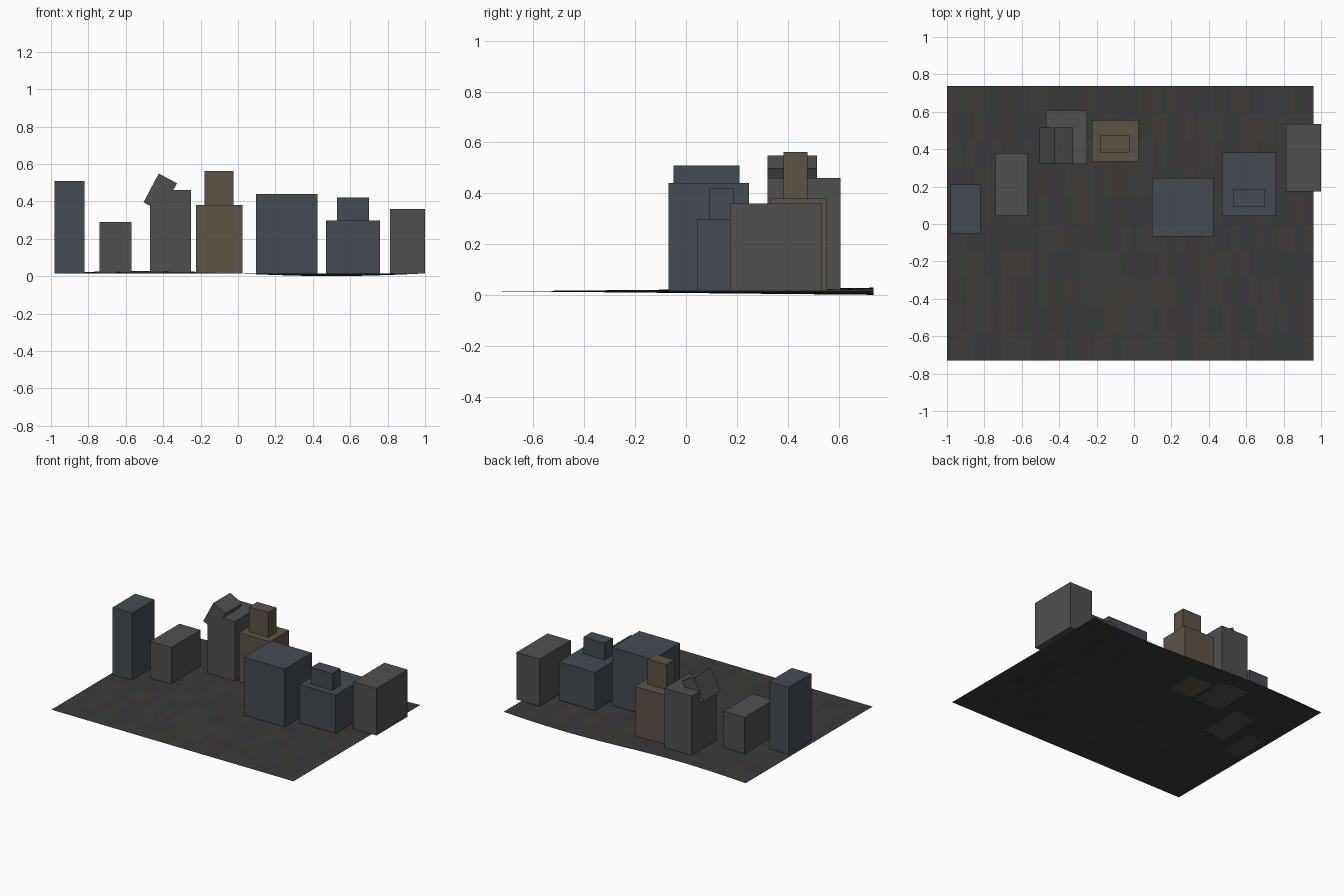
import bpy, bmesh, math, random
from mathutils import Matrix

if "Cube" in bpy.data.objects:
    bpy.data.objects.remove(bpy.data.objects["Cube"])

random.seed(4)
BASE = 0.016  # street level


def material(name, rgb):
    m = bpy.data.materials.new(name)
    m.diffuse_color = (*rgb, 1)
    m.use_nodes = True
    m.node_tree.nodes["Principled BSDF"].inputs["Base Color"].default_value = m.diffuse_color
    return m


grey = material("grey_concrete", (0.08, 0.08, 0.082))
blue = material("blue_concrete", (0.06, 0.07, 0.088))
brown = material("brown_concrete", (0.108, 0.087, 0.065))
soils = [material(f"rubble_{i}", c) for i, c in enumerate([
    (0.045, 0.045, 0.042), (0.038, 0.045, 0.038), (0.050, 0.043, 0.038),
    (0.042, 0.042, 0.048), (0.047, 0.040, 0.044)])]


def add_mesh(name, bm, mats):
    me = bpy.data.meshes.new(name)
    bm.to_mesh(me)
    bm.free()
    ob = bpy.data.objects.new(name, me)
    bpy.context.collection.objects.link(ob)
    for m in mats:
        me.materials.append(m)
    return ob


def block(name, x, y, z, mat, tilt=0):
    """Box spanning the given x, y, z ranges, optionally tilted about y."""
    bm = bmesh.new()
    bmesh.ops.create_cube(bm, size=1)
    size = [r[1] - r[0] for r in (x, y, z)]
    bmesh.ops.scale(bm, vec=size, verts=bm.verts)
    ob = add_mesh(name, bm, [mat])
    ob.location = [(r[0] + r[1]) / 2 for r in (x, y, z)]
    ob.rotation_euler.y = math.radians(tilt)


# ground sheet: flat at the front, increasingly wavy towards the back
X0, X1, Y0, Y1 = -1.0, 0.96, -0.73, 0.738
bm = bmesh.new()
bmesh.ops.create_grid(bm, x_segments=40, y_segments=10, size=0.5)
for v in bm.verts:
    t = v.co.y + 0.5
    x = X0 + (X1 - X0) * (v.co.x + 0.5)
    v.co = (x, Y0 + (Y1 - Y0) * t, BASE - 0.001 - 0.014 * t * math.sin(math.pi * x))
for f in bm.faces:
    f.material_index = random.randrange(len(soils))
add_mesh("ground", bm, soils)

# buildings: x range, y range, roof height, material
buildings = {
    "slim_tower": ((-0.98, -0.822), (-0.05, 0.21), 0.51, blue),
    "low_block": ((-0.74, -0.57), (0.043, 0.38), 0.29, grey),
    "broken_tower": ((-0.47, -0.25), (0.32, 0.607), 0.46, grey),
    "brown_block": ((-0.225, 0.025), (0.333, 0.555), 0.38, brown),
    "wide_block": ((0.095, 0.425), (-0.068, 0.247), 0.44, blue),
    "stepped_block": ((0.47, 0.76), (0.043, 0.382), 0.297, blue),
    "corner_block": ((0.812, 1.0), (0.173, 0.535), 0.36, grey),
}
for name, (x, y, top, mat) in buildings.items():
    block(name, x, y, (BASE, top), mat)

# upper storeys set on the roofs
block("brown_upper_storey", (-0.178, -0.024), (0.383, 0.477), (0.38, 0.563), brown)
block("stepped_upper_storey", (0.528, 0.70), (0.091, 0.188), (0.297, 0.42), blue)

# toppled top of the broken tower
block("fallen_chunk", (-0.471, -0.361), (0.32, 0.515), (0.3595, 0.5335), grey, tilt=28)
